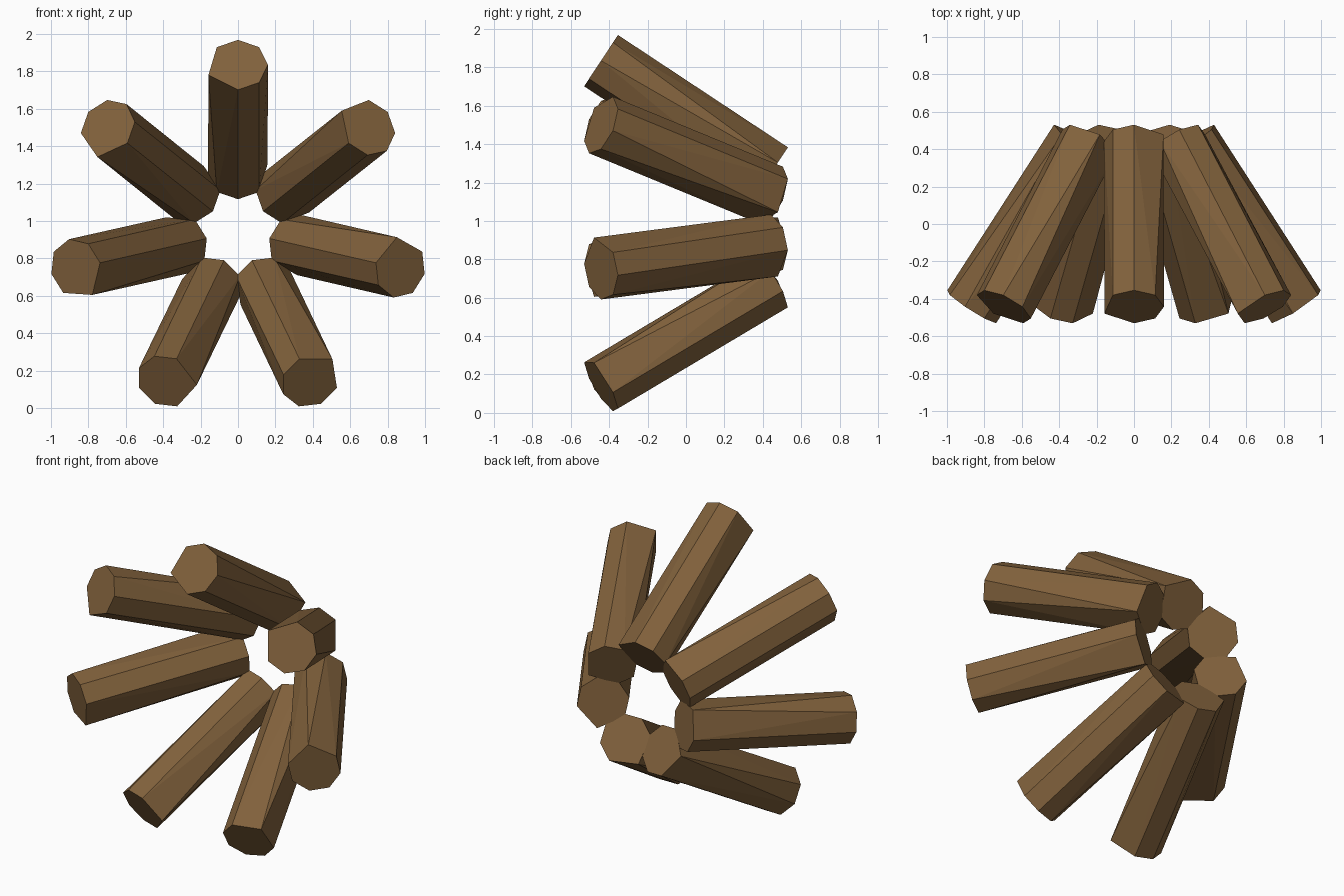
import bpy, bmesh
from math import radians, sin, cos, pi
from mathutils import Vector

if "Cube" in bpy.data.objects:
    bpy.data.objects.remove(bpy.data.objects["Cube"])

COUNT = 7
CENTER_Z = 0.945
RADIUS = 0.16
HALF_Y = 0.4425
R_FRONT, R_BACK = 0.89, 0.305

wood = bpy.data.materials.new("wood")
wood.diffuse_color = (0.22, 0.12, 0.045, 1)
wood.use_nodes = True
wood.node_tree.nodes["Principled BSDF"].inputs["Base Color"].default_value = wood.diffuse_color


def end_corners(merged):
    """Octagon (angle, radius) with the two corners beside 'merged' fused into one."""
    pts = [(a, RADIUS) for a in range(-180, 180, 45) if abs(a - merged) > 23]
    return pts + [(merged, RADIUS * 1.07)]


def make_log(index):
    theta = pi / 2 + index * 2 * pi / COUNT
    radial = Vector((cos(theta), 0, sin(theta)))
    tangent = Vector((-sin(theta), 0, cos(theta)))
    front = radial * R_FRONT + Vector((0, -HALF_Y, CENTER_Z))
    back = radial * R_BACK + Vector((0, HALF_Y, CENTER_Z))
    axis = (back - front).normalized()
    outward = (radial - axis * radial.dot(axis)).normalized()

    bm = bmesh.new()
    for center, merged in ((front, 112.5), (back, -67.5)):
        for a, r in end_corners(merged):
            a = radians(a)
            bm.verts.new(center + outward * r * cos(a) + tangent * r * sin(a))
    bmesh.ops.convex_hull(bm, input=bm.verts)
    bmesh.ops.dissolve_limit(bm, angle_limit=radians(1), verts=bm.verts, edges=bm.edges)
    bmesh.ops.recalc_face_normals(bm, faces=bm.faces)
    mesh = bpy.data.meshes.new("log")
    bm.to_mesh(mesh)
    bm.free()
    mesh.materials.append(wood)
    obj = bpy.data.objects.new(f"log_{index + 1}", mesh)
    bpy.context.collection.objects.link(obj)


# Ring of splayed logs
for i in range(COUNT):
    make_log(i)
